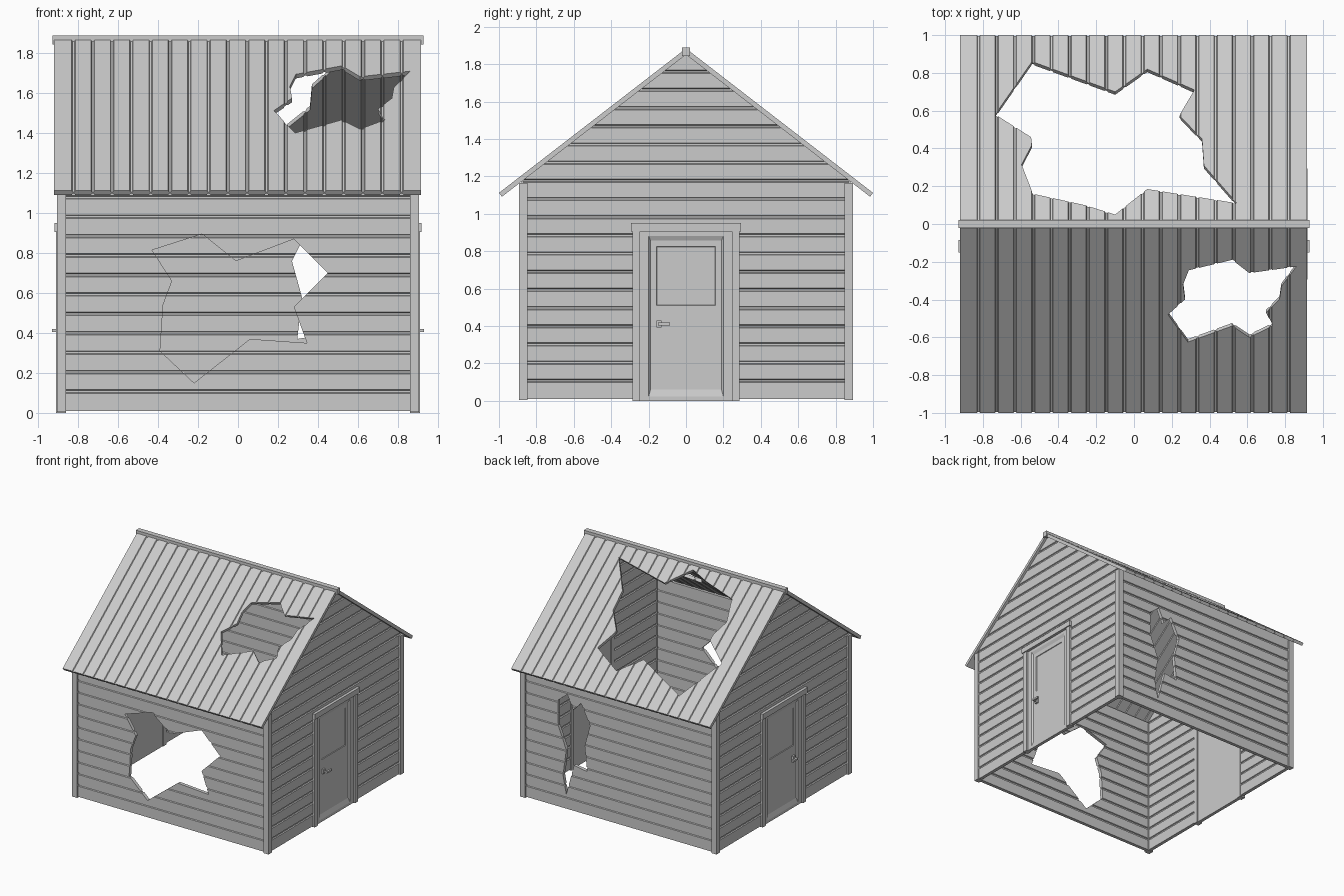
import bpy, bmesh, math
from mathutils import Vector

if "Cube" in bpy.data.objects:
    bpy.data.objects.remove(bpy.data.objects["Cube"])

SLOPE = math.atan(0.772)
C, S = math.cos(SLOPE), math.sin(SLOPE)
PEAK = 1.884


def make_object(name, bm):
    bmesh.ops.recalc_face_normals(bm, faces=bm.faces[:])
    me = bpy.data.meshes.new(name)
    bm.to_mesh(me)
    bm.free()
    ob = bpy.data.objects.new(name, me)
    bpy.context.collection.objects.link(ob)
    return ob


def prism(name, loop, offset):
    """Closed loop of world points extruded along offset."""
    bm = bmesh.new()
    low = [bm.verts.new(p) for p in loop]
    high = [bm.verts.new(Vector(p) + offset) for p in loop]
    bm.faces.new(low)
    bm.faces.new(high)
    for i in range(len(low)):
        j = (i + 1) % len(low)
        bm.faces.new((low[i], low[j], high[j], high[i]))
    return make_object(name, bm)


def boards(name, frame, a0, step, count, b0, b1, thick, depth=0.008):
    """Row of boards with bevelled grooves on both sides; frame = origin, a, b, outward."""
    o, a, b, t = [Vector(v) for v in frame]
    prof = [(a0, 0)]
    for i in range(1, count):
        e = a0 + i * step
        prof += [(e - .009, 0), (e - .005, -depth), (e + .005, -depth), (e + .009, 0)]
    prof.append((a0 + count * step, 0))
    prof += [(u, -thick - v) for u, v in reversed(prof)]
    return prism(name, [o + a * u + b * b0 + t * v for u, v in prof], b * (b1 - b0))


def cut(ob, frame, outline, mode):
    """Boolean with an outline given in the board frame."""
    o, a, b, t = [Vector(v) for v in frame]
    cutter = prism("cutter", [o + a * u + b * v - t * .15 for u, v in outline], t * .3)
    cutter.hide_render = True
    mod = ob.modifiers.new("cut", 'BOOLEAN')
    mod.object, mod.operation, mod.solver = cutter, mode, 'EXACT'
    bpy.context.view_layer.objects.active = ob
    bpy.ops.object.modifier_apply(modifier=mod.name)
    bpy.data.objects.remove(cutter)


def box(name, x, y, z, mirror=(True, False)):
    loop = [(x[0], y[0], z[0]), (x[1], y[0], z[0]), (x[1], y[1], z[0]), (x[0], y[1], z[0])]
    ob = prism(name, loop, Vector((0, 0, z[1] - z[0])))
    return mirrored(ob, mirror)


def mirrored(ob, axes):
    if any(axes):
        m = ob.modifiers.new("mirror", 'MIRROR')
        m.use_axis = (axes[0], axes[1], False)
        m.use_mirror_merge = False
    return ob


# Broken openings: walls as (x, z), roof as (x, y) seen from the top
FRONT_HOLE = [(-.43, .815), (-.18, .895), (-.01, .76), (.28, .87), (.45, .70), (.32, .57), (.28, .53),
              (.345, .35), (.06, .37), (-.22, .15), (-.39, .31), (-.375, .54), (-.33, .66)]
BACK_HOLE = [(.566, .895), (.48, .967), (.427, .85), (.353, .925), (.27, .76), (.32, .58),
             (.297, .37), (.418, .39), (.49, .13), (.52, .28), (.49, .50), (.566, .69)]
ROOF_FRONT_HOLE = [(.18, .48), (.27, .40), (.26, .32), (.29, .245), (.52, .19), (.61, .26), (.86, .225),
                   (.78, .33), (.77, .40), (.70, .47), (.735, .54), (.61, .60), (.52, .54), (.285, .625)]
ROOF_BACK_HOLE = [(-.735, .58), (-.54, .86), (-.10, .70), (.07, .82), (.32, .71), (.24, .575),
                  (.36, .45), (.37, .31), (.545, .11), (.07, .185), (-.10, .05), (-.26, .10),
                  (-.535, .16), (-.595, .315), (-.54, .42), (-.545, .46)]

# Long walls
for name, sgn, hole in (("front_wall", -1, FRONT_HOLE), ("back_wall", 1, BACK_HOLE)):
    frame = ((0, sgn * .88, 0), (0, 0, 1), (1, 0, 0), (0, sgn, 0))
    wall = boards(name, frame, .01, .0972, 12, -.88, .88, .028)
    cut(wall, frame, [(z, x) for x, z in hole], 'DIFFERENCE')

# Gable walls, trimmed to the roof line and door opening
top = PEAK - .028
gable = [(-.1, -.95), (top - .95 * .772, -.95), (top, 0), (top - .95 * .772, .95), (-.1, .95),
         (-.1, .25), (.91, .25), (.91, -.25), (-.1, -.25)]
for name, sgn in (("right_wall", 1), ("left_wall", -1)):
    frame = ((sgn * .895, 0, 0), (0, 0, 1), (0, 1, 0), (sgn, 0, 0))
    wall = boards(name, frame, .01, .0972, 19, -.868, .868, .028)
    cut(wall, frame, gable, 'INTERSECT')

# Roof slopes and ridge cap
for name, sgn, hole in (("front_roof", -1, ROOF_FRONT_HOLE), ("back_roof", 1, ROOF_BACK_HOLE)):
    frame = ((0, 0, PEAK), (1, 0, 0), (0, sgn * C, -S), (0, sgn * S, C))
    roof = boards(name, frame, -.92, .0966, 19, 0, 1 / C, .026, .007)
    cut(roof, frame, [(x, y / C) for x, y in hole], 'DIFFERENCE')
box("ridge_cap", (-.928, .928), (-.022, .022), (1.845, 1.89), (False, False))

# Corner boards
box("corner_boards", (.86, .907), (.848, .893), (.005, 1.165), (True, True))

# Door frames
box("door_side_trim", (.862, .91), (.245, .287), (0, .91), (True, True))
box("door_head_trim", (.862, .918), (-.295, .295), (.905, .95))

# Doors with a sunk panel and window pane
bm = bmesh.new()
levels = [(.868, .25, 0, .91), (.895, .25, 0, .91), (.895, .20, .022, .882), (.884, .19, .06, .858),
          (.884, .158, .51, .825), (.879, .155, .513, .822)]
rings = [[bm.verts.new((x, y, z)) for y, z in ((-w, lo), (w, lo), (w, hi), (-w, hi))]
         for x, w, lo, hi in levels]
bm.faces.new(rings[0])
bm.faces.new(rings[-1])
for r, q in zip(rings, rings[1:]):
    for i in range(4):
        j = (i + 1) % 4
        bm.faces.new((r[i], r[j], q[j], q[i]))
mirrored(make_object("doors", bm), (True, False))

# Door handles
box("handle_plate", (.88, .90), (-.157, -.13), (.392, .43))
box("handle_stem", (.89, .925), (-.15, -.137), (.404, .419))
box("handle_lever", (.915, .93), (-.15, -.085), (.404, .419))
